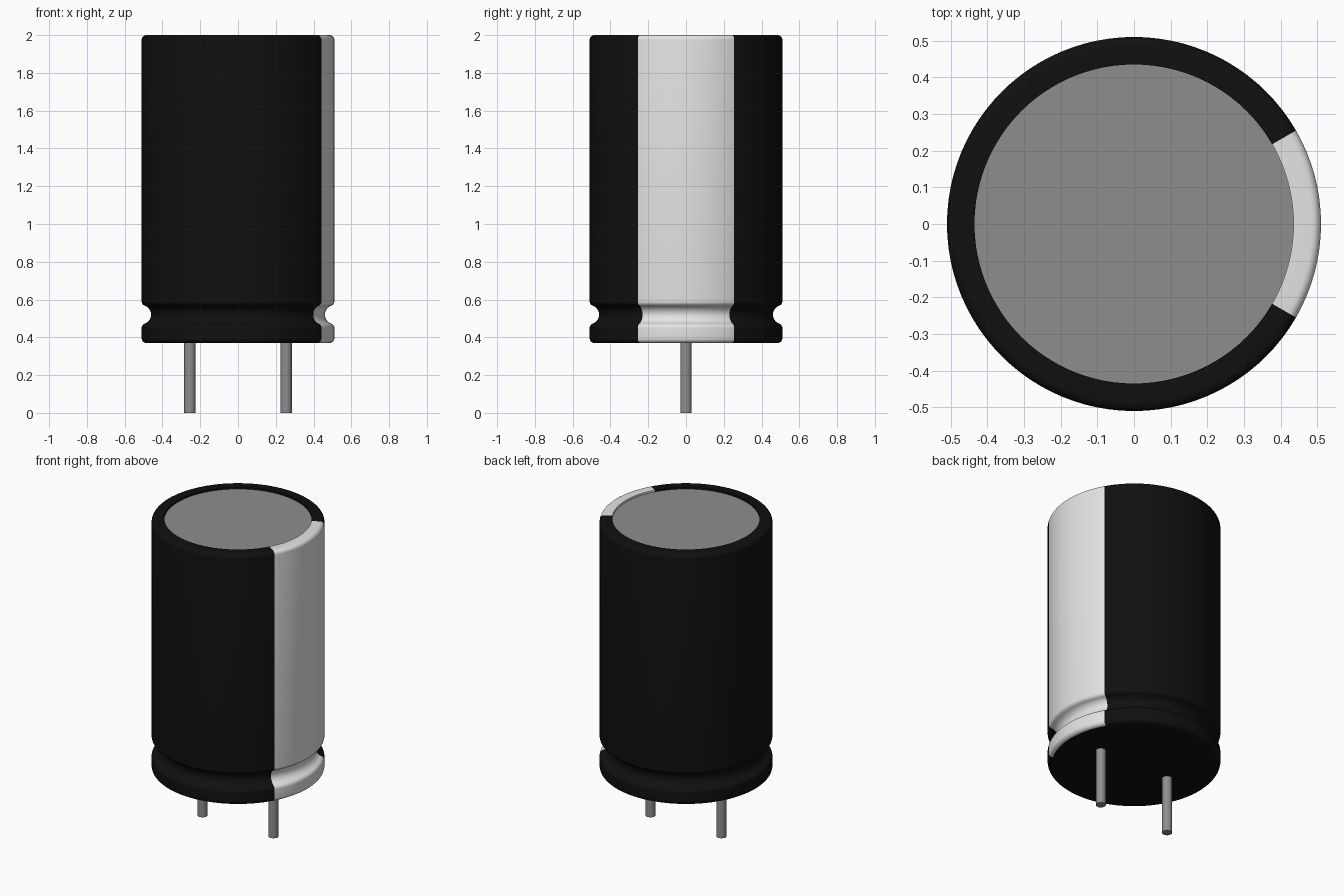
import bpy, bmesh
from math import sin, cos, pi, radians, sqrt, atan2, degrees, hypot

cube = bpy.data.objects.get("Cube")
if cube:
    bpy.data.objects.remove(cube, do_unlink=True)


def material(name, rgb):
    mat = bpy.data.materials.new(name)
    mat.use_nodes = True
    colour = (*rgb, 1)
    mat.diffuse_color = colour
    mat.node_tree.nodes["Principled BSDF"].inputs["Base Color"].default_value = colour
    return mat


black = material("black sleeve", (0.005, 0.005, 0.005))
white = material("pale stripe", (0.78, 0.78, 0.78))
metal = material("grey metal", (0.27, 0.27, 0.27))


def arc(r, z, radius, start, end, steps=7):
    """Points of an arc in the profile plane, angles in degrees."""
    angles = [radians(start + (end - start) * i / steps) for i in range(steps + 1)]
    return [(r + radius * cos(a), z + radius * sin(a)) for a in angles]


def lathe(name, profile, segments, mats, location=(0, 0, 0)):
    """Revolve an (r, z) profile around the z axis."""
    bm = bmesh.new()
    rings = []
    for i in range(segments):
        a = 2 * pi * i / segments
        rings.append([bm.verts.new((r * cos(a), r * sin(a), z)) for r, z in profile])
    for i in range(segments):
        one, two = rings[i], rings[(i + 1) % segments]
        for j in range(len(profile) - 1):
            bm.faces.new((one[j], one[j + 1], two[j + 1], two[j]))
    bmesh.ops.remove_doubles(bm, verts=bm.verts, dist=1e-5)
    bmesh.ops.recalc_face_normals(bm, faces=bm.faces)
    mesh = bpy.data.meshes.new(name)
    bm.to_mesh(mesh)
    bm.free()
    for mat in mats:
        mesh.materials.append(mat)
    obj = bpy.data.objects.new(name, mesh)
    obj.location = location
    bpy.context.collection.objects.link(obj)
    bpy.ops.object.select_all(action="DESELECT")
    obj.select_set(True)
    bpy.context.view_layer.objects.active = obj
    bpy.ops.object.shade_smooth_by_angle(angle=radians(40))
    return obj


# Sleeve sizes
RADIUS, TOP, BOTTOM, RIM = 0.51, 2.0, 0.37, 0.435
ROUND, GROOVE, GROOVE_Z = 0.025, 0.05, 0.52
inner = RADIUS - ROUND
lip = sqrt((ROUND + GROOVE) ** 2 - ROUND ** 2)
turn = degrees(atan2(lip, ROUND))

# Sleeve: rounded can with a crimped groove whose lips blend tangentially
profile = [(RIM, TOP - 0.02), (RIM, TOP)]
profile += arc(inner, TOP - ROUND, ROUND, 90, 0)
profile += arc(inner, GROOVE_Z + lip, ROUND, 0, -turn)
profile += arc(RADIUS, GROOVE_Z, GROOVE, 180 - turn, 180 + turn, 14)
profile += arc(inner, GROOVE_Z - lip, ROUND, turn, 0)
profile += arc(inner, BOTTOM + ROUND, ROUND, 0, -90)
profile += [(0, BOTTOM)]
sleeve = lathe("sleeve", profile, 96, [black, white])

# Stripe down the left side, leaving the underside black
for face in sleeve.data.polygons:
    x, y, z = face.center
    if hypot(x, y) > 0.4 and abs(atan2(y, x)) < radians(30):
        face.material_index = 1

# Metal lid, set slightly below the rim
lid_z = TOP - 0.012
lathe("lid", [(0, lid_z), (RIM, lid_z), (RIM, lid_z - 0.02), (0, lid_z - 0.02)], 96, [metal])

# Two wire leads
for name, x in (("right_lead", -0.255), ("left_lead", 0.255)):
    lathe(name, [(0, 0), (0.03, 0), (0.03, BOTTOM + 0.02), (0, BOTTOM + 0.02)],
          24, [metal], (x, 0, 0))
